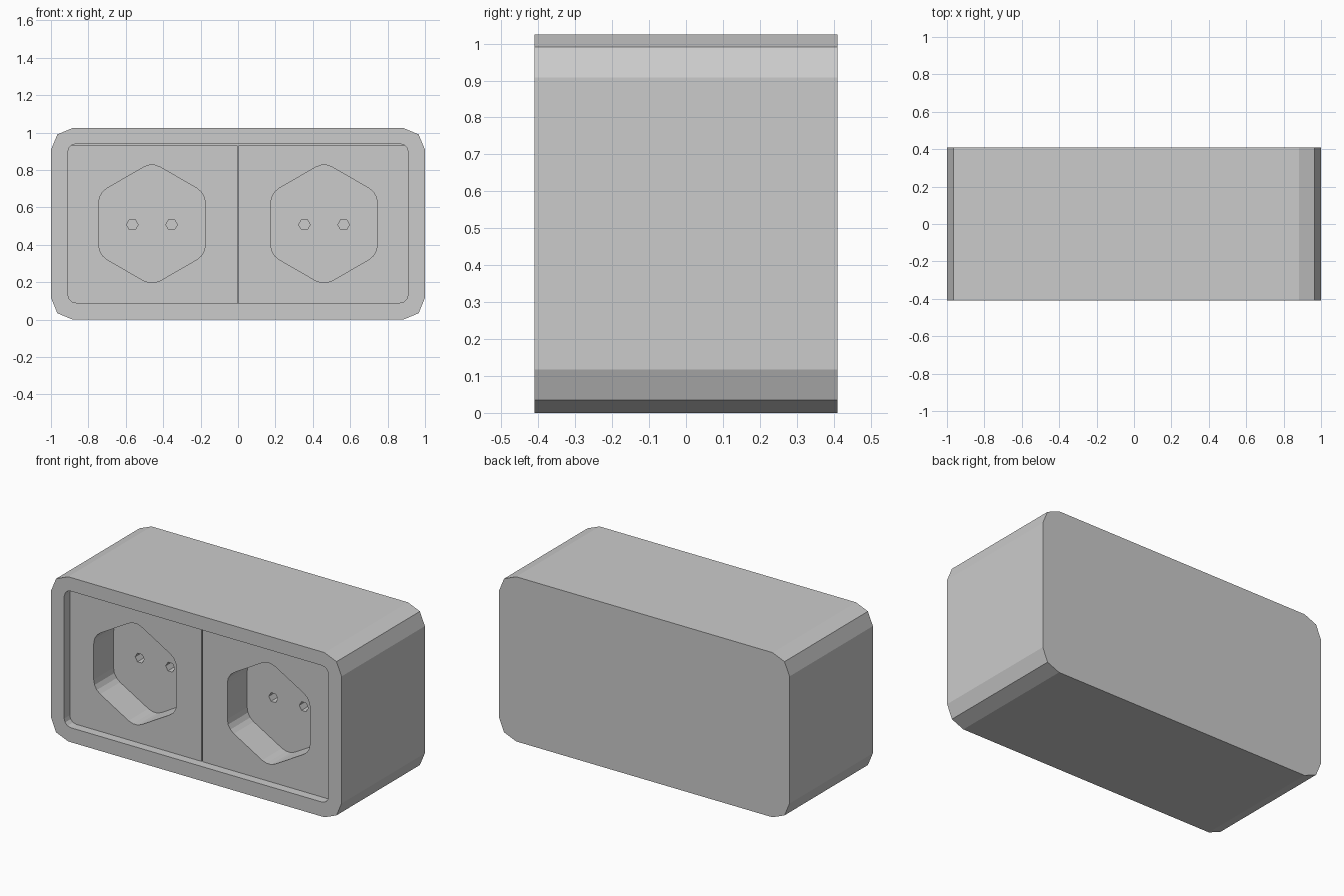
import bpy, bmesh, math
from mathutils import Vector

cube = bpy.data.objects.get("Cube")
if cube:
    bpy.data.objects.remove(cube, do_unlink=True)

grey = bpy.data.materials.new("light grey plastic")
grey.use_nodes = True
colour = (0.6, 0.6, 0.6, 1)
grey.diffuse_color = colour
grey.node_tree.nodes["Principled BSDF"].inputs["Base Color"].default_value = colour

MID_Z = 0.512
FRONT, BACK = -0.41, 0.41
PANEL_Y = FRONT + 0.055
SOCKET_Y = PANEL_Y + 0.195


def rect(x0, x1, z0, z1):
    return [Vector(p) for p in ((x0, z0), (x1, z0), (x1, z1), (x0, z1))]


def hexagon(cx, cz, radius, turn=0):
    angles = [turn + i * math.pi / 3 for i in range(6)]
    return [Vector((cx + radius * math.cos(a), cz + radius * math.sin(a))) for a in angles]


def fillet(points, radius, segments):
    """Round each corner of a convex counter-clockwise outline."""
    out = []
    for i, p in enumerate(points):
        a = (points[i - 1] - p).normalized()
        b = (points[(i + 1) % len(points)] - p).normalized()
        half = a.angle(b) / 2
        centre = p + (a + b).normalized() * radius / math.sin(half)
        start = p + a * radius / math.tan(half) - centre
        sweep = math.pi - 2 * half
        for k in range(segments + 1):
            t = sweep * k / segments
            c, s = math.cos(t), math.sin(t)
            out.append(centre + Vector((start.x * c - start.y * s, start.x * s + start.y * c)))
    return out


def prism(name, outline, y0, y1):
    """Extrude an x-z outline from y0 back to y1."""
    bm = bmesh.new()
    face = bm.faces.new([bm.verts.new((p.x, y0, p.y)) for p in outline])
    new = bmesh.ops.extrude_face_region(bm, geom=[face])["geom"]
    bmesh.ops.translate(bm, vec=(0, y1 - y0, 0),
                        verts=[v for v in new if isinstance(v, bmesh.types.BMVert)])
    bmesh.ops.recalc_face_normals(bm, faces=bm.faces)
    mesh = bpy.data.meshes.new(name)
    bm.to_mesh(mesh)
    bm.free()
    mesh.materials.append(grey)
    obj = bpy.data.objects.new(name, mesh)
    bpy.context.collection.objects.link(obj)
    return obj


def cut(obj, cutter):
    """Subtract a helper solid, then discard it."""
    cutter.hide_render = True
    mod = obj.modifiers.new("cut", "BOOLEAN")
    mod.operation, mod.solver, mod.object = "DIFFERENCE", "EXACT", cutter
    bpy.context.view_layer.objects.active = obj
    bpy.ops.object.modifier_apply(modifier=mod.name)
    bpy.data.objects.remove(cutter, do_unlink=True)


# Casing with chamfered corners and a front recess
casing = prism("casing", fillet(rect(-1, 1, 0, 1.025), 0.117, 2), FRONT, BACK)
cut(casing, prism("recess_cutter", fillet(rect(-0.91, 0.91, 0.09, 0.94), 0.045, 3),
                  FRONT - 0.1, 0))

# Two socket panels, separated by a narrow gap
for side, label in ((-1, "right"), (1, "left")):
    xs = sorted((side * 0.003, side * 0.925))
    panel = prism(label + "_socket_panel", rect(*xs, 0.075, 0.93), PANEL_Y, 0.05)
    cx = side * 0.46
    well = fillet(hexagon(cx, MID_Z, 0.329, math.pi / 6), 0.09, 3)
    cut(panel, prism("well_cutter", well, PANEL_Y - 0.1, SOCKET_Y))
    # Pin holes in the floor of the well
    for dx in (-0.105, 0.105):
        cut(panel, prism("pin_cutter", hexagon(cx + dx, MID_Z - 0.004, 0.031),
                         SOCKET_Y - 0.05, SOCKET_Y + 0.1))
